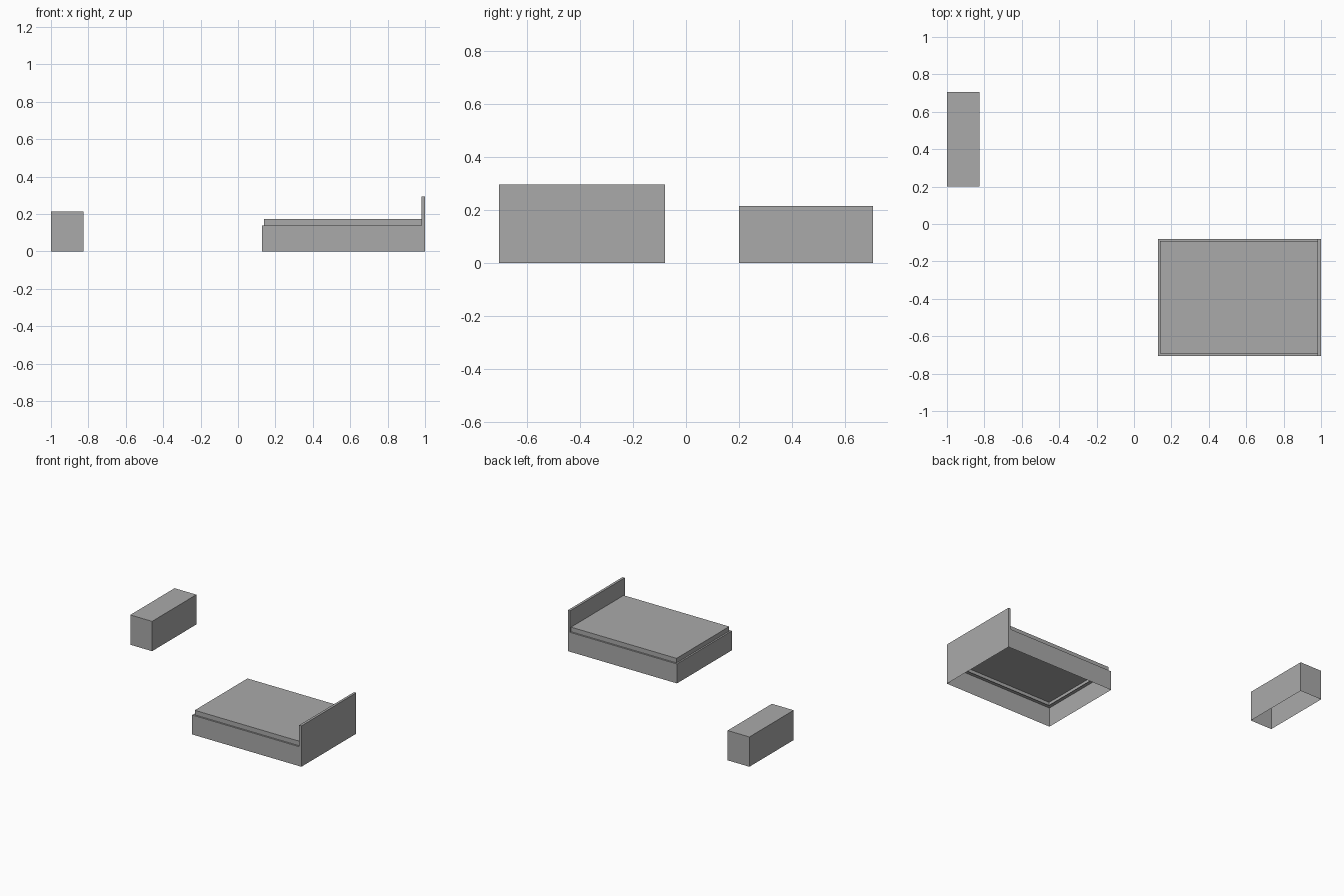
import bpy
import bmesh

default = bpy.data.objects.get("Cube")
if default:
    bpy.data.objects.remove(default, do_unlink=True)

grey = bpy.data.materials.new("plain_grey")
grey.use_nodes = True
colour = (0.4, 0.4, 0.4, 1)
grey.diffuse_color = colour
grey.node_tree.nodes["Principled BSDF"].inputs["Base Color"].default_value = colour


def shell(name, low, high, rim=None):
    """Box with an open underside; a rim width also opens the top, leaving a ledge."""
    bm = bmesh.new()
    bmesh.ops.create_cube(bm, size=1)
    for v in bm.verts:
        v.co = [(a + b) / 2 + c * (b - a) for a, b, c in zip(low, high, v.co)]
    bm.normal_update()
    bottom = [f for f in bm.faces if f.normal.z < -0.5]
    bmesh.ops.delete(bm, geom=bottom, context='FACES')
    if rim:
        top = [f for f in bm.faces if f.normal.z > 0.5]
        bmesh.ops.inset_region(bm, faces=top, thickness=rim, use_boundary=True)
        bmesh.ops.delete(bm, geom=top, context='FACES')
    mesh = bpy.data.meshes.new(name)
    bm.to_mesh(mesh)
    bm.free()
    mesh.materials.append(grey)
    obj = bpy.data.objects.new(name, mesh)
    bpy.context.collection.objects.link(obj)
    return obj


# Bed: hollow base with a ledge, mattress resting on it, headboard at the +x end
front, back = -0.705, -0.08
base_top = 0.14
gap = 0.012
shell("bed_base", (0.128, front, 0), (1, back, base_top), rim=0.035)
shell("mattress", (0.14, front + gap, base_top), (0.982, back - gap, 0.173))
shell("headboard", (0.982, front, base_top), (1, back, 0.295))

# Low cabinet in the opposite corner
shell("cabinet", (-1, 0.2, 0), (-0.826, 0.705, 0.215))
